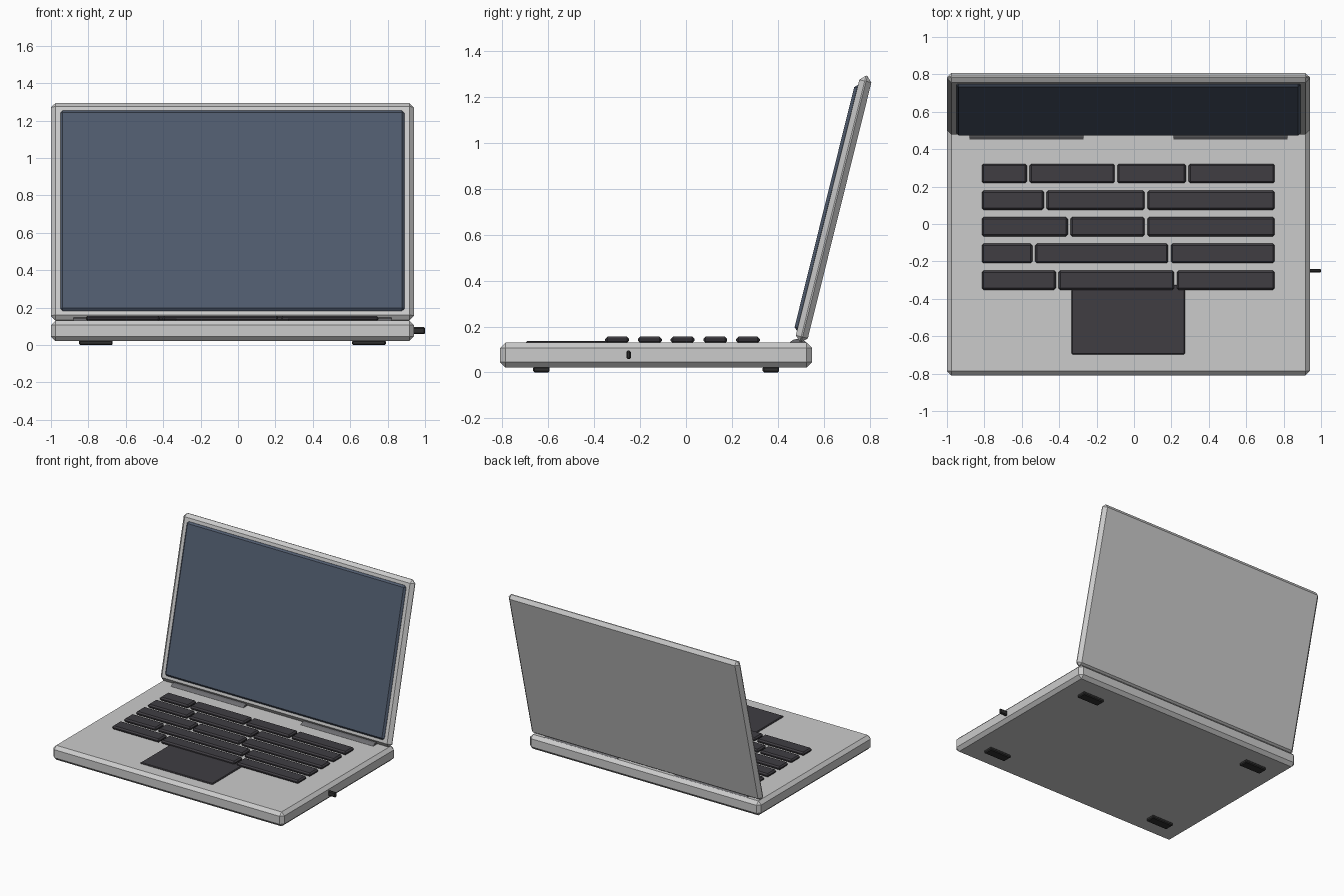
import bpy, math
from mathutils import Matrix, Vector

if "Cube" in bpy.data.objects:
    bpy.data.objects.remove(bpy.data.objects["Cube"])

CX = -0.03                      # body centre line (the side plug shifts the bounds)
TILT = math.radians(-13.95)     # lid leans back


def mat(name, col):
    m = bpy.data.materials.new(name)
    m.diffuse_color = (*col, 1)
    m.use_nodes = True
    m.node_tree.nodes["Principled BSDF"].inputs["Base Color"].default_value = m.diffuse_color
    return m


ALU = mat("aluminium", (0.54, 0.54, 0.56))
DARK = mat("dark_plastic", (0.05, 0.047, 0.055))
GLASS = mat("screen_glass", (0.08, 0.105, 0.155))
HINGE = mat("hinge_grey", (0.15, 0.15, 0.16))
RUBBER = mat("rubber", (0.03, 0.03, 0.03))


def box(name, lo, hi, bevel, material, matrix=None):
    """Chamfered box between two corners, optionally placed by a matrix."""
    lo, hi = Vector(lo), Vector(hi)
    bpy.ops.mesh.primitive_cube_add(size=1)
    ob = bpy.context.object
    ob.name = name
    ob.data.transform(Matrix.Translation((lo + hi) / 2) @ Matrix.Diagonal((*(hi - lo), 1)))
    if matrix:
        ob.matrix_world = matrix
    b = ob.modifiers.new("chamfer", 'BEVEL')
    b.width, b.segments, b.limit_method = bevel, 1, 'NONE'
    ob.data.materials.append(material)
    return ob


# base
box("base", (-1, -0.81, 0.021), (0.94, 0.55, 0.13), 0.024, ALU)

# lid and screen, built upright from the lower lid edge and tilted back
lid = Matrix.Translation((CX, 0.499, 0.132)) @ Matrix.Rotation(TILT, 4, 'X')
box("lid", (-0.97, -0.027, 0), (0.97, 0.027, 1.196), 0.024, ALU, lid)
box("screen", (-0.92, -0.041, 0.045), (0.92, -0.011, 1.148), 0.013, GLASS, lid)

# hinge barrels, half sunk in the base
for side in (-1, 1):
    bpy.ops.mesh.primitive_cylinder_add(vertices=16, radius=0.05, depth=0.61,
                                        location=(CX + side * 0.545, 0.488, 0.097),
                                        rotation=(0, math.pi / 2, 0))
    h = bpy.context.object
    h.name = "hinge_left" if side < 0 else "hinge_right"
    h.data.materials.append(HINGE)

# keyboard: each row is listed by the gaps between its keys
GAPS = [(-0.566, -0.096, 0.285), (-0.475, 0.064), (-0.347, 0.064),
        (-0.536, 0.19), (-0.411, 0.222)]
for r, gaps in enumerate(GAPS):
    y = 0.27 - r * 0.1425
    edges = [-0.821, *gaps, 0.759]
    for k, (a, b) in enumerate(zip(edges, edges[1:])):
        box(f"key_{r + 1}_{k + 1}", (a + 0.007, y - 0.052, 0.128),
            (b - 0.007, y + 0.052, 0.156), 0.01, DARK)

# trackpad
box("trackpad", (-0.333, -0.697, 0.122), (0.273, -0.325, 0.138), 0.005, DARK)

# feet
for sx in (-1, 1):
    for y in (-0.63, 0.37):
        x = CX + sx * 0.73
        box("foot", (x - 0.09, y - 0.036, 0), (x + 0.09, y + 0.036, 0.025), 0.006, RUBBER)

# plug on the right side
box("side_plug", (0.90, -0.26, 0.058), (1.0, -0.24, 0.095), 0.006, RUBBER)
